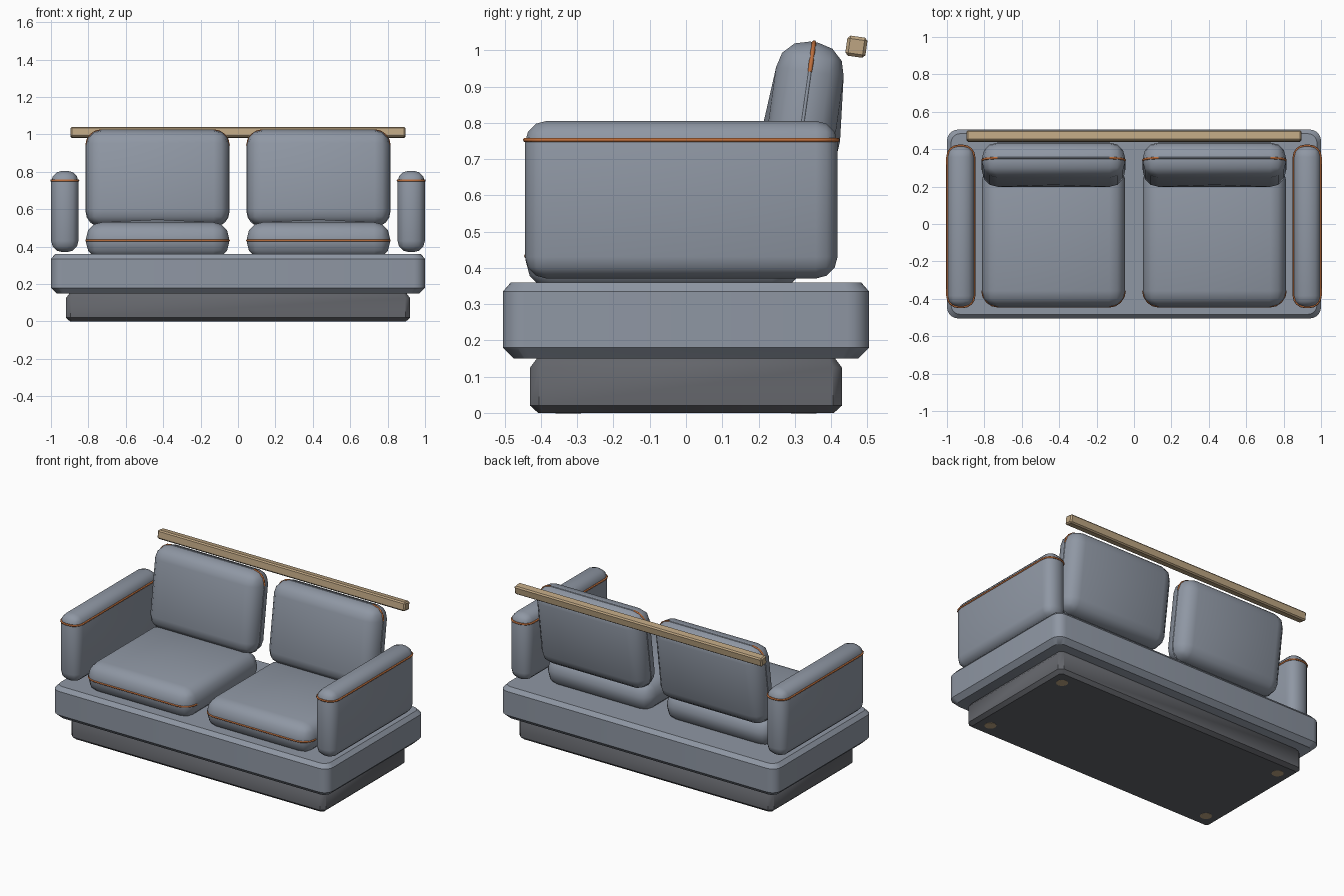
import bpy, bmesh, math
from mathutils import Matrix, Vector

if "Cube" in bpy.data.objects:
    bpy.data.objects.remove(bpy.data.objects["Cube"], do_unlink=True)


def material(name, rgb):
    m = bpy.data.materials.new(name)
    m.use_nodes = True
    m.diffuse_color = (*rgb, 1)
    m.node_tree.nodes["Principled BSDF"].inputs["Base Color"].default_value = (*rgb, 1)
    return m


FABRIC = material("blue grey fabric", (0.275, 0.31, 0.37))
PLINTH = material("dark grey plinth", (0.125, 0.13, 0.145))
WOOD = material("tan wood", (0.51, 0.376, 0.223))
PIPING = material("orange piping", (0.51, 0.156, 0.045))


def finish(name, bm, mat, loc=(0, 0, 0), tilt=0, angle=40):
    bmesh.ops.recalc_face_normals(bm, faces=bm.faces)
    mesh = bpy.data.meshes.new(name)
    bm.to_mesh(mesh)
    bm.free()
    mesh.materials.append(mat)
    ob = bpy.data.objects.new(name, mesh)
    ob.location = loc
    ob.rotation_euler.x = tilt
    bpy.context.collection.objects.link(ob)
    bpy.ops.object.select_all(action='DESELECT')
    ob.select_set(True)
    bpy.context.view_layer.objects.active = ob
    bpy.ops.object.shade_smooth_by_angle(angle=math.radians(angle))
    return ob


def rounded_loop(hx, hy, radius, steps):
    """Rounded rectangle in 2D, corner by corner from (+, +) anticlockwise."""
    pts = []
    for i, (sx, sy) in enumerate([(1, 1), (-1, 1), (-1, -1), (1, -1)]):
        for k in range(steps + 1):
            a = math.pi / 2 * (i + k / steps)
            pts.append((sx * (hx - radius) + radius * math.cos(a),
                        sy * (hy - radius) + radius * math.sin(a)))
    return pts


def slab(name, hx, hy, radius, steps, layers, mat):
    """Stack of rounded rectangles, each layer given as (inset, height)."""
    bm = bmesh.new()
    rings = []
    for inset, z in layers:
        loop = rounded_loop(hx - inset, hy - inset, max(radius - inset / 2, 0.01), steps)
        rings.append([bm.verts.new((x, y, z)) for x, y in loop])
    n = len(rings[0])
    for low, high in zip(rings, rings[1:]):
        for i in range(n):
            j = (i + 1) % n
            bm.faces.new((low[i], low[j], high[j], high[i]))
    bm.faces.new(rings[0])
    bm.faces.new(rings[-1])
    return finish(name, bm, mat)


def soft_box(name, size, bevel, segments, mat, loc, tilt=0, crown=None, puff=0.0, angle=40):
    """Bevelled box; the two faces across the crown axis may puff to a centre point."""
    bm = bmesh.new()
    bmesh.ops.create_cube(bm, size=1, matrix=Matrix.Diagonal((*size, 1)))
    bmesh.ops.bevel(bm, geom=bm.edges[:], offset=bevel, segments=segments,
                    profile=0.5, affect='EDGES')
    if crown is not None:
        bm.normal_update()
        for f in [f for f in bm.faces if abs(f.normal[crown]) > 0.99]:
            normal = f.normal.copy()
            hub = bmesh.ops.poke(bm, faces=[f])["verts"][0]
            hub.co += normal * puff
    return finish(name, bm, mat, loc, tilt, angle)


def cord(name, points, thickness, mat, loc, tilt=0, cyclic=True):
    """Round cord along a path, turned into a mesh."""
    curve = bpy.data.curves.new(name, 'CURVE')
    curve.dimensions = '3D'
    curve.bevel_depth = thickness
    curve.bevel_resolution = 1
    curve.use_fill_caps = True
    spline = curve.splines.new('POLY')
    spline.points.add(len(points) - 1)
    for p, co in zip(spline.points, points):
        p.co = (*co, 1)
    spline.use_cyclic_u = cyclic
    curve.materials.append(mat)
    ob = bpy.data.objects.new(name, curve)
    ob.location = loc
    ob.rotation_euler.x = tilt
    bpy.context.collection.objects.link(ob)
    bpy.ops.object.select_all(action='DESELECT')
    ob.select_set(True)
    bpy.context.view_layer.objects.active = ob
    bpy.ops.object.convert(target='MESH')


# Plinth and seat platform
slab("plinth", 0.92, 0.43, 0.025, 1,
     [(0.022, 0), (0, 0.02), (0, 0.125), (0.02, 0.152)], PLINTH)
slab("seat_platform", 1.0, 0.505, 0.06, 5,
     [(0.03, 0.15), (0, 0.18), (0, 0.335), (0.022, 0.36)], FABRIC)

# Flat foot pads under the plinth
for sx, side in ((1, "left"), (-1, "right")):
    for sy, end in ((-1, "front"), (1, "back")):
        bm = bmesh.new()
        bmesh.ops.create_cone(bm, cap_ends=True, segments=16, radius1=0.035,
                              radius2=0.035, depth=0.004)
        finish(f"{end}_{side}_foot_pad", bm, WOOD, (sx * 0.82, sy * 0.325, 0.001))

TILT = math.radians(-8)
for s, side in ((1, "left"), (-1, "right")):
    # Armrest with piping all round
    soft_box(f"{side}_armrest", (0.146, 0.862, 0.435), 0.06, 3, FABRIC,
             (s * 0.926, -0.013, 0.588))
    loop = [(x, y, 0) for x, y in rounded_loop(0.072, 0.431, 0.06, 4)]
    cord(f"{side}_armrest_piping", loop, 0.006, PIPING, (s * 0.926, -0.013, 0.753))

    # Seat cushion with piping round its front edge
    seat_at = (s * 0.43, -0.06, 0.433)
    soft_box(f"{side}_seat_cushion", (0.765, 0.765, 0.195), 0.085, 3, FABRIC,
             seat_at, crown=2, puff=0.015)
    loop = [(x, y, 0) for x, y in rounded_loop(0.381, 0.381, 0.085, 4)]
    front = [p for p in loop if p[1] < -0.25]
    cord(f"{side}_seat_piping", front, 0.006, PIPING, seat_at, cyclic=False)

    # Leaning back cushion with a seam and piped upper corners
    back_at = (s * 0.43, 0.317, 0.765)
    soft_box(f"{side}_back_cushion", (0.765, 0.188, 0.52), 0.082, 3, FABRIC,
             back_at, TILT, crown=1, puff=0.015)
    loop = [(x, 0, z) for x, z in rounded_loop(0.381, 0.259, 0.082, 4)]
    cord(f"{side}_back_seam", loop, 0.005, FABRIC, back_at, TILT)
    for c, corner in ((0, "outer"), (1, "inner")):
        arc = loop[c * 5:c * 5 + 5]
        cord(f"{side}_{corner}_corner_piping", arc, 0.0065, PIPING, back_at, TILT, False)

# Wooden rail behind the cushions
soft_box("back_rail", (1.79, 0.056, 0.056), 0.008, 1, WOOD, (0, 0.47, 1.01), TILT, angle=30)
